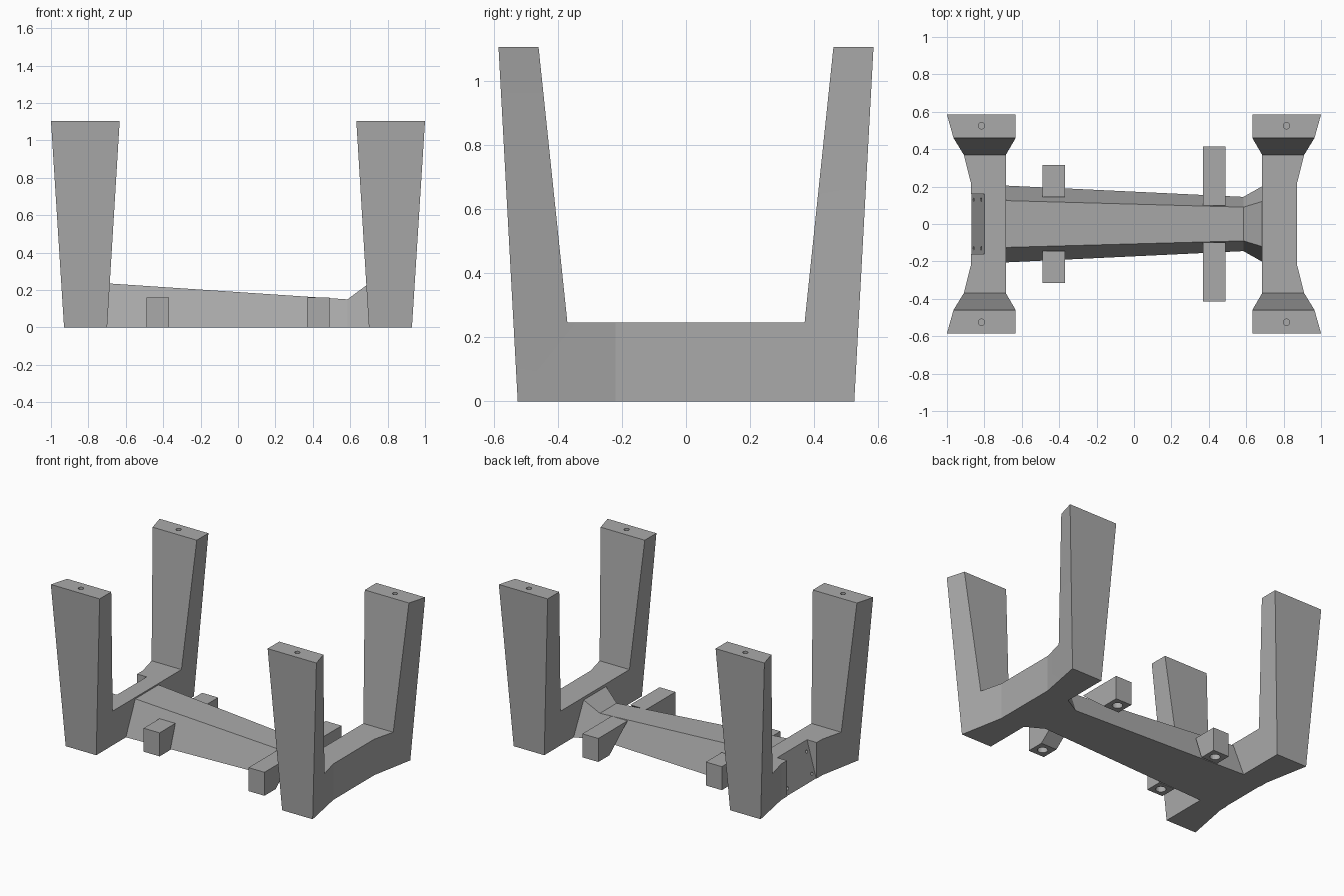
import bpy
import bmesh
from math import radians
from mathutils import Vector, Matrix

cube = bpy.data.objects.get("Cube")
if cube:
    bpy.data.objects.remove(cube, do_unlink=True)

grey = bpy.data.materials.new("plain_grey")
grey.use_nodes = True
GREY = (0.40, 0.40, 0.40, 1)
grey.diffuse_color = GREY
grey.node_tree.nodes["Principled BSDF"].inputs["Base Color"].default_value = GREY


def finish(name, bm):
    bmesh.ops.recalc_face_normals(bm, faces=bm.faces)
    mesh = bpy.data.meshes.new(name)
    bm.to_mesh(mesh)
    bm.free()
    mesh.materials.append(grey)
    obj = bpy.data.objects.new(name, mesh)
    bpy.context.collection.objects.link(obj)
    return obj


def loft(name, sections):
    """Skin a row of equal-length closed sections and cap both ends."""
    bm = bmesh.new()
    rings = [[bm.verts.new(p) for p in s] for s in sections]
    n = len(rings[0])
    for a, b in zip(rings, rings[1:]):
        for i in range(n):
            j = (i + 1) % n
            bm.faces.new((a[i], a[j], b[j], b[i]))
    bm.faces.new(rings[0])
    bm.faces.new(rings[-1])
    return finish(name, bm)


def drill(obj, centre, axis, radius, depth):
    bm = bmesh.new()
    turn = Vector((0, 0, 1)).rotation_difference(Vector(axis)).to_matrix().to_4x4()
    bmesh.ops.create_cone(bm, cap_ends=True, segments=20, radius1=radius, radius2=radius,
                          depth=depth * 2, matrix=Matrix.Translation(centre) @ turn)
    cut(obj, finish("hole_cutter", bm))


def cut(obj, cutter):
    cutter.hide_render = True
    mod = obj.modifiers.new("cut", 'BOOLEAN')
    mod.operation = 'DIFFERENCE'
    mod.solver = 'EXACT'
    mod.object = cutter
    bpy.context.view_layer.objects.active = obj
    bpy.ops.object.modifier_apply(modifier=mod.name)
    bpy.data.objects.remove(cutter, do_unlink=True)


def inner_x(z):
    return 0.70 - 0.061 * z


BAR_TOP, LEG_TOP = 0.245, 1.105


def frame_half():
    """Sections from the middle of the crossbar to the top of one leg."""
    rows = [  # outer y, z, x, then inner y, z, x
        (0.22, 0, 0.872, 0.22, BAR_TOP, 0.872),
        (0.525, 0, 0.93, 0.37, BAR_TOP, 0.91),
        (0.585, LEG_TOP, 1.0, 0.46, LEG_TOP, 0.965),
    ]
    return [[(inner_x(z0), y0, z0), (x0, y0, z0), (x1, y1, z1), (inner_x(z1), y1, z1)]
            for y0, z0, x0, y1, z1, x1 in rows]


# End frames: a crossbar with a flared leg at each end
frames = []
for side, name in ((1, "left_end_frame"), (-1, "right_end_frame")):
    half = frame_half()
    mirrored = [[(x, -y, z) for x, y, z in s] for s in reversed(half)]
    frame = loft(name, [[(side * x, y, z) for x, y, z in s] for s in mirrored + half])
    for y in (-0.525, 0.525):
        drill(frame, (side * 0.815, y, LEG_TOP), (0, 0, 1), 0.017, 0.1)
    frames.append(frame)

# Sloped recess with four screw holes on the right frame
profile = [(-1.1, -0.01), (-0.871, -0.01), (-0.784, 0.3), (-1.1, 0.3)]
cut(frames[1], loft("recess_cutter", [[(x, y, z) for x, z in profile] for y in (-0.16, 0.16)]))
for y in (-0.13, 0.13):
    for x, z in ((-0.858, 0.04), (-0.818, 0.18)):
        drill(frames[1], (x, y, z), (1, 0, 0), 0.01, 0.05)

# Tapered central beam: x, height, top half width, bottom half width
stations = [(-0.72, 0.237, 0.126, 0.207), (0.585, 0.15, 0.09, 0.145), (0.70, 0.235, 0.125, 0.21)]
beam = loft("central_beam", [[(x, -b, 0), (x, b, 0), (x, t, h), (x, -t, h)]
                             for x, h, t, b in stations])

# Side blocks, each joined to the beam by a wedge
BLOCK_TOP = 0.16
blocks = []
for x, y_in, y_out, y_beam, end in ((-0.43, 0.20, 0.315, 0.145, "right"),
                                    (0.43, 0.295, 0.415, 0.10, "left")):
    for s, where in ((-1, "front"), (1, "back")):
        ends = (x - 0.06, x + 0.06)
        section = [(y_in, 0), (y_out, 0), (y_out, BLOCK_TOP), (y_beam, BLOCK_TOP)]
        block = loft(f"{where}_{end}_block", [[(e, s * y, z) for y, z in section] for e in ends])
        drill(block, (x, s * (y_in + y_out) / 2, 0), (0, 0, 1), 0.032, 0.1)
        blocks.append(block)

# Shading with crisp edges
bpy.ops.object.select_all(action='DESELECT')
for obj in frames + [beam] + blocks:
    obj.select_set(True)
bpy.context.view_layer.objects.active = beam
bpy.ops.object.shade_smooth_by_angle(angle=radians(12))
